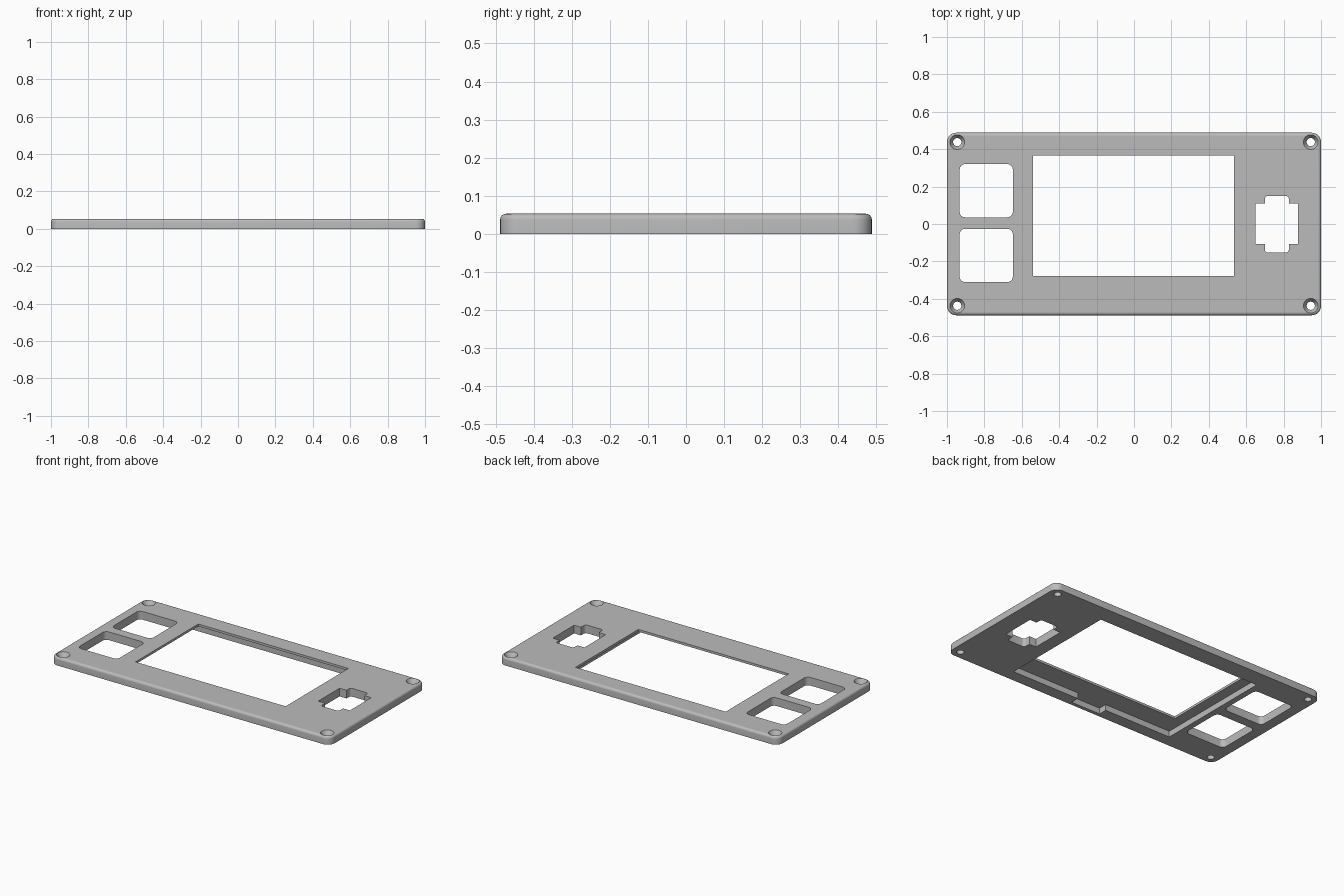
import bpy, bmesh, math

default = bpy.data.objects.get("Cube")
if default:
    bpy.data.objects.remove(default, do_unlink=True)

HEIGHT = 0.053

grey = bpy.data.materials.new("panel grey")
grey.use_nodes = True
colour = (0.5, 0.5, 0.5, 1)
grey.diffuse_color = colour
grey.node_tree.nodes["Principled BSDF"].inputs["Base Color"].default_value = colour


def make_object(name, bm):
    bmesh.ops.recalc_face_normals(bm, faces=bm.faces[:])
    mesh = bpy.data.meshes.new(name)
    bm.to_mesh(mesh)
    bm.free()
    mesh.materials.append(grey)
    obj = bpy.data.objects.new(name, mesh)
    bpy.context.collection.objects.link(obj)
    return obj


def prism(name, outline, z0, z1, radius=0, segments=6, top_radius=0):
    """Extrude an outline, rounding its upright and top edges."""
    bm = bmesh.new()
    base = bm.faces.new([bm.verts.new((x, y, z0)) for x, y in outline])
    new = bmesh.ops.extrude_face_region(bm, geom=[base])["geom"]
    bmesh.ops.translate(bm, vec=(0, 0, z1 - z0),
                        verts=[v for v in new if isinstance(v, bmesh.types.BMVert)])
    if radius:
        upright = [e for e in bm.edges if abs(e.verts[0].co.z - e.verts[1].co.z) > 1e-4]
        bmesh.ops.bevel(bm, geom=upright, offset=radius, segments=segments,
                        profile=0.5, affect='EDGES')
    if top_radius:
        top = [e for e in bm.edges if all(v.co.z > z1 - 1e-5 for v in e.verts)]
        bmesh.ops.bevel(bm, geom=top, offset=top_radius, segments=5,
                        profile=0.5, affect='EDGES')
    return make_object(name, bm)


def rect(x0, x1, y0, y1):
    return [(x0, y0), (x1, y0), (x1, y1), (x0, y1)]


def cone(name, x, y, z0, z1, r0, r1):
    bm = bmesh.new()
    bmesh.ops.create_cone(bm, cap_ends=True, segments=32, radius1=r0, radius2=r1,
                          depth=z1 - z0)
    bmesh.ops.translate(bm, vec=(x, y, (z0 + z1) / 2), verts=bm.verts[:])
    return make_object(name, bm)


# Plate with rounded corners and a soft top edge
plate = prism("front_panel", rect(-1, 1, -0.488, 0.488), 0, HEIGHT, 0.05, 8, 0.016)

# Screen window, the pocket behind it and the cable notch
low, high = -0.05, 0.1
cutters = [
    prism("screen_pocket", [(-0.61, -0.41), (-0.13, -0.41), (-0.13, -0.465), (0.08, -0.465),
                            (0.08, -0.41), (0.565, -0.41), (0.565, 0.375), (-0.61, 0.375)],
          low, 0.038),
    prism("screen_window", rect(-0.54, 0.535, -0.277, 0.365), low, high),
]

# Two square button openings
for y0 in (-0.31, 0.036):
    cutters.append(prism("button_opening", rect(-0.932, -0.648, y0, y0 + 0.284),
                         low, high, 0.028))

# Cross-shaped opening
cutters.append(prism("socket_body", rect(0.65, 0.877, -0.108, 0.11), low, high))
cutters.append(prism("socket_keyway", rect(0.7, 0.828, -0.153, 0.15), low, high, 0.016, 4))

# Countersunk screw holes in the corners
for x in (-0.945, 0.945):
    for y in (-0.437, 0.438):
        cutters.append(cone("screw_hole", x, y, low, high, 0.022, 0.022))
        cutters.append(cone("screw_sink", x, y, 0.024, HEIGHT + 0.001, 0.022, 0.04))

# Cut every opening
bpy.ops.object.select_all(action='DESELECT')
bpy.context.view_layer.objects.active = plate
plate.select_set(True)
for cutter in cutters:
    cutter.hide_render = True
    cut = plate.modifiers.new("cut", 'BOOLEAN')
    cut.operation = 'DIFFERENCE'
    cut.solver = 'EXACT'
    cut.object = cutter
    bpy.ops.object.modifier_apply(modifier=cut.name)
    bpy.data.objects.remove(cutter, do_unlink=True)

bpy.ops.object.shade_smooth_by_angle(angle=math.radians(30))
